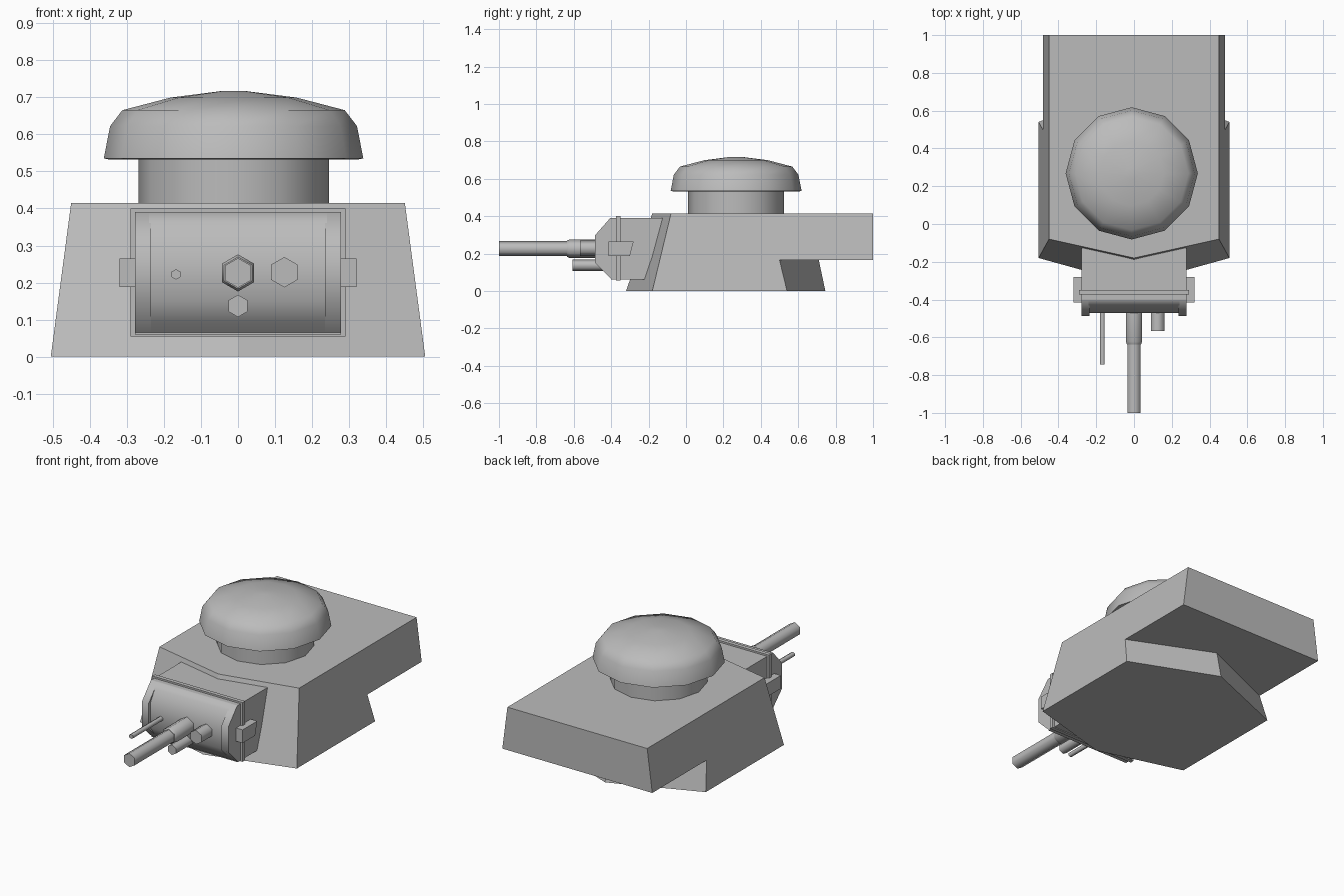
import bpy, bmesh, math
from mathutils import Vector

old = bpy.data.objects.get("Cube")
if old:
    bpy.data.objects.remove(old, do_unlink=True)

grey = bpy.data.materials.new("plain_grey")
grey.use_nodes = True
GREY = (0.5, 0.5, 0.5, 1)
grey.diffuse_color = GREY
grey.node_tree.nodes["Principled BSDF"].inputs["Base Color"].default_value = GREY


def finish(name, bm, smooth=None):
    bmesh.ops.recalc_face_normals(bm, faces=bm.faces)
    mesh = bpy.data.meshes.new(name)
    bm.to_mesh(mesh)
    bm.free()
    mesh.materials.append(grey)
    obj = bpy.data.objects.new(name, mesh)
    bpy.context.collection.objects.link(obj)
    if smooth:
        bpy.ops.object.select_all(action='DESELECT')
        obj.select_set(True)
        bpy.context.view_layer.objects.active = obj
        bpy.ops.object.shade_smooth_by_angle(angle=math.radians(smooth))
    return obj


def extrude_x(name, profile, x0, x1, smooth=None):
    """Prism with a (y, z) profile running from x0 to x1."""
    bm = bmesh.new()
    ends = [[bm.verts.new((x, y, z)) for y, z in profile] for x in (x0, x1)]
    n = len(profile)
    for ring in ends:
        bm.faces.new(ring)
    for i in range(n):
        j = (i + 1) % n
        bm.faces.new((ends[0][i], ends[0][j], ends[1][j], ends[1][i]))
    return finish(name, bm, smooth)


def lathe(name, origin, axis, side, sides, profile, smooth):
    """Turned solid; profile is (radius, distance along axis), side is the first vertex direction."""
    o, a, u = Vector(origin), Vector(axis), Vector(side)
    v = a.cross(u)
    bm = bmesh.new()
    rings = []
    for r, h in profile:
        angles = [math.tau * i / sides for i in range(sides)]
        rings.append([bm.verts.new(o + a * h + (u * math.cos(t) + v * math.sin(t)) * r)
                      for t in angles])
    for low, high in zip(rings, rings[1:]):
        for i in range(sides):
            j = (i + 1) % sides
            bm.faces.new((low[i], low[j], high[j], high[i]))
    bm.faces.new(rings[0])
    bm.faces.new(rings[-1])
    return finish(name, bm, smooth)


# Hull: wedge-fronted body with an overhanging rear and a pointed base
TOP, MID = 0.415, 0.165
bm = bmesh.new()
nose_top = bm.verts.new((0, -0.18, TOP))
nose_low = bm.verts.new((0, -0.32, 0))
tail_mid = bm.verts.new((0, 0.71, MID))
tail_low = bm.verts.new((0, 0.745, 0))
half = {}
for s in (1, -1):
    half[s] = v = {
        "front_top": bm.verts.new((s * 0.45, -0.08, TOP)),
        "front_low": bm.verts.new((s * 0.505, -0.18, 0)),
        "base_low": bm.verts.new((s * 0.505, 0.54, 0)),
        "base_mid": bm.verts.new((s * 0.483, 0.5, MID)),
        "rear_mid": bm.verts.new((s * 0.483, 1, MID)),
        "rear_top": bm.verts.new((s * 0.45, 1, TOP)),
    }
    bm.faces.new((nose_top, nose_low, v["front_low"], v["front_top"]))
    bm.faces.new([v[k] for k in ("front_low", "base_low", "base_mid",
                                 "rear_mid", "rear_top", "front_top")])
    bm.faces.new((v["base_low"], tail_low, tail_mid, v["base_mid"]))
a, b = half[1], half[-1]
bm.faces.new((nose_top, a["front_top"], a["rear_top"], b["rear_top"], b["front_top"]))
bm.faces.new((nose_low, a["front_low"], a["base_low"], tail_low, b["base_low"], b["front_low"]))
bm.faces.new((tail_mid, a["base_mid"], a["rear_mid"], b["rear_mid"], b["base_mid"]))
bm.faces.new((a["rear_mid"], a["rear_top"], b["rear_top"], b["rear_mid"]))
finish("hull", bm)

# Cupola: drum and domed lid
centre = (-0.012, 0.268, 0)
lathe("cupola_drum", centre, (0, 0, 1), (1, 0, 0), 12,
      [(0.257, 0.40), (0.257, 0.54)], 40)
lathe("cupola_dome", centre, (0, 0, 1), (1, 0, 0), 12,
      [(0.335, 0.532), (0.35, 0.535), (0.333, 0.622), (0.30, 0.665),
       (0.17, 0.699), (0.03, 0.717)], 40)

# Gun housing set into the hull front
extrude_x("gun_housing", [(-0.10, 0.39), (-0.40, 0.39), (-0.40, 0.06), (-0.20, 0.06)],
          -0.278, 0.278)
extrude_x("housing_collar", [(-0.35, 0.4), (-0.373, 0.4), (-0.373, 0.055), (-0.35, 0.055)],
          -0.29, 0.29)

# Shield: recessed centre between two raised cheeks
extrude_x("shield_centre",
          [(-0.395, 0.39), (-0.405, 0.39), (-0.43, 0.362), (-0.47, 0.295),
           (-0.47, 0.15), (-0.43, 0.095), (-0.395, 0.06)], -0.24, 0.24, 50)
for s, label in ((1, "left"), (-1, "right")):
    extrude_x(label + "_shield_cheek",
              [(-0.395, 0.39), (-0.405, 0.39), (-0.486, 0.298), (-0.486, 0.15),
               (-0.395, 0.06)], s * 0.235, s * 0.278, 50)
    extrude_x(label + "_pivot_block",
              [(-0.415, 0.265), (-0.28, 0.265), (-0.30, 0.188), (-0.415, 0.188)],
              s * 0.27, s * 0.32)

# Hexagonal gun barrels and sight, pointing forward
for name, x, z, profile in (
    ("main_barrel", 0, 0.226, [(0.04, 0.45), (0.04, 1.0)]),
    ("barrel_sleeve", 0, 0.226, [(0.05, 0.45), (0.05, 0.622), (0.043, 0.637)]),
    ("lower_tube", 0, 0.137, [(0.03, 0.42), (0.03, 0.608)]),
    ("sight_tube", 0.125, 0.228, [(0.041, 0.45), (0.041, 0.566)]),
    ("thin_barrel", -0.167, 0.222, [(0.014, 0.45), (0.014, 0.745)]),
):
    lathe(name, (x, 0, z), (0, -1, 0), (0, 0, 1), 6, profile, 61)
